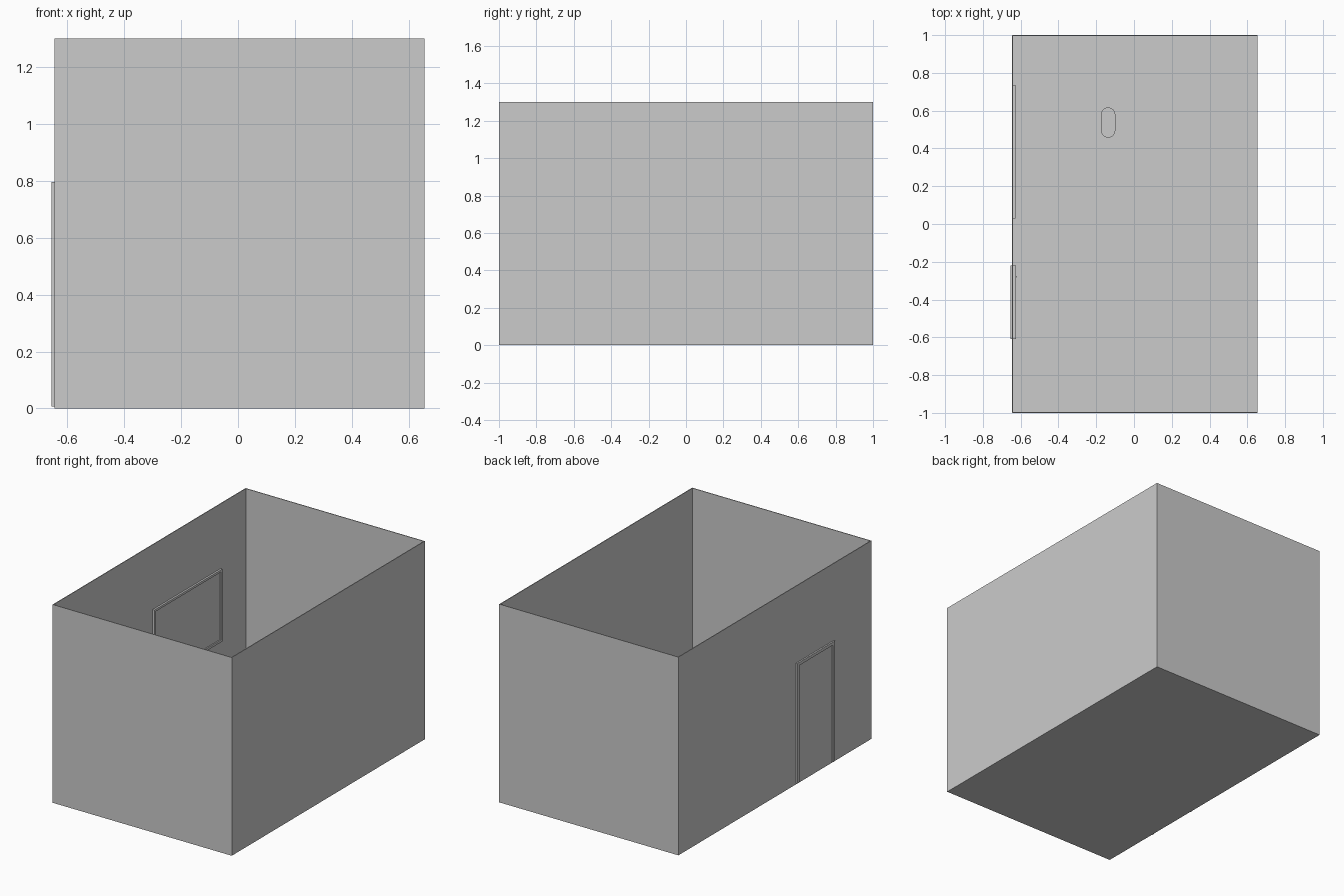
import bpy, bmesh, math

if "Cube" in bpy.data.objects:
    bpy.data.objects.remove(bpy.data.objects["Cube"])

T = 0.005            # wall and floor thickness
XL, XR = -0.645, 0.655
H = 1.3


def box(name, x, y, z):
    """Box from (min, max) ranges."""
    bm = bmesh.new()
    bmesh.ops.create_cube(bm, size=1)
    for v in bm.verts:
        for i, (a, b) in enumerate((x, y, z)):
            v.co[i] = b if v.co[i] > 0 else a
    return finish(name, bm)


def finish(name, bm):
    bmesh.ops.recalc_face_normals(bm, faces=bm.faces)
    me = bpy.data.meshes.new(name)
    bm.to_mesh(me)
    bm.free()
    ob = bpy.data.objects.new(name, me)
    bpy.context.collection.objects.link(ob)
    return ob


def prism(name, outline, height):
    """Extrude a closed 3D outline upwards."""
    bm = bmesh.new()
    face = bm.faces.new([bm.verts.new(p) for p in outline])
    ext = bmesh.ops.extrude_face_region(bm, geom=[face])
    top = [g for g in ext["geom"] if isinstance(g, bmesh.types.BMVert)]
    bmesh.ops.translate(bm, vec=(0, 0, height), verts=top)
    return finish(name, bm)


def wall_frame(name, x, y, z, w, sill=True):
    """Border on the left wall, optionally open at the bottom."""
    (y0, y1), (z0, z1) = y, z
    pts = [(y0, z0), (y0, z1), (y1, z1), (y1, z0)]
    zi = z0 + w if sill else z0
    inner = [(y0 + w, zi), (y0 + w, z1 - w), (y1 - w, z1 - w), (y1 - w, zi)]
    bm = bmesh.new()
    rings = [[bm.verts.new((px, a, b)) for a, b in ring]
             for px, ring in ((x[0], pts), (x[1], pts), (x[1], inner), (x[0], inner))]
    for r, s in zip(rings, rings[1:] + rings[:1]):
        for i in range(4 if sill else 3):
            j = (i + 1) % 4
            bm.faces.new((r[i], r[j], s[j], s[i]))
    if not sill:
        for i in (0, 3):
            bm.faces.new([r[i] for r in rings])
    return finish(name, bm)


# Room shell, open at the top
box("floor", (XL, XR), (-1, 1), (0, T))
box("left_wall", (XL, XL + T), (-1 + T, 1 - T), (T, H))
box("right_wall", (XR - T, XR), (-1 + T, 1 - T), (T, H))
box("front_wall", (XL, XR), (-1, -1 + T), (T, H))
box("back_wall", (XL, XR), (1 - T, 1), (T, H))

# Door with frame and inside knob
wall_frame("door_frame", (-0.655, -0.625), (-0.61, -0.22), (0.007, 0.795), 0.02, sill=False)
box("door_panel", (XL + T, -0.632), (-0.59, -0.24), (0.007, 0.775))
bm = bmesh.new()
bmesh.ops.create_uvsphere(bm, u_segments=16, v_segments=10, radius=0.008)
bmesh.ops.translate(bm, vec=(-0.63, -0.28, 0.38), verts=bm.verts)
knob = finish("door_knob", bm)
knob.data.shade_smooth()

# Wall board with raised border
wall_frame("board_frame", (XL + T, -0.628), (0.03, 0.735), (0.40, 0.875), 0.015)
box("board_panel", (XL + T, -0.636), (0.045, 0.72), (0.415, 0.86))

# Oblong mat on the floor, with rounded ends
R = 0.038
outline = []
for cy, start in ((0.579, 0), (0.495, math.pi)):
    for i in range(17):
        a = start + math.pi * i / 16
        outline.append((-0.137 + R * math.cos(a), cy + R * math.sin(a), T))
prism("floor_mat", outline, 0.01)
